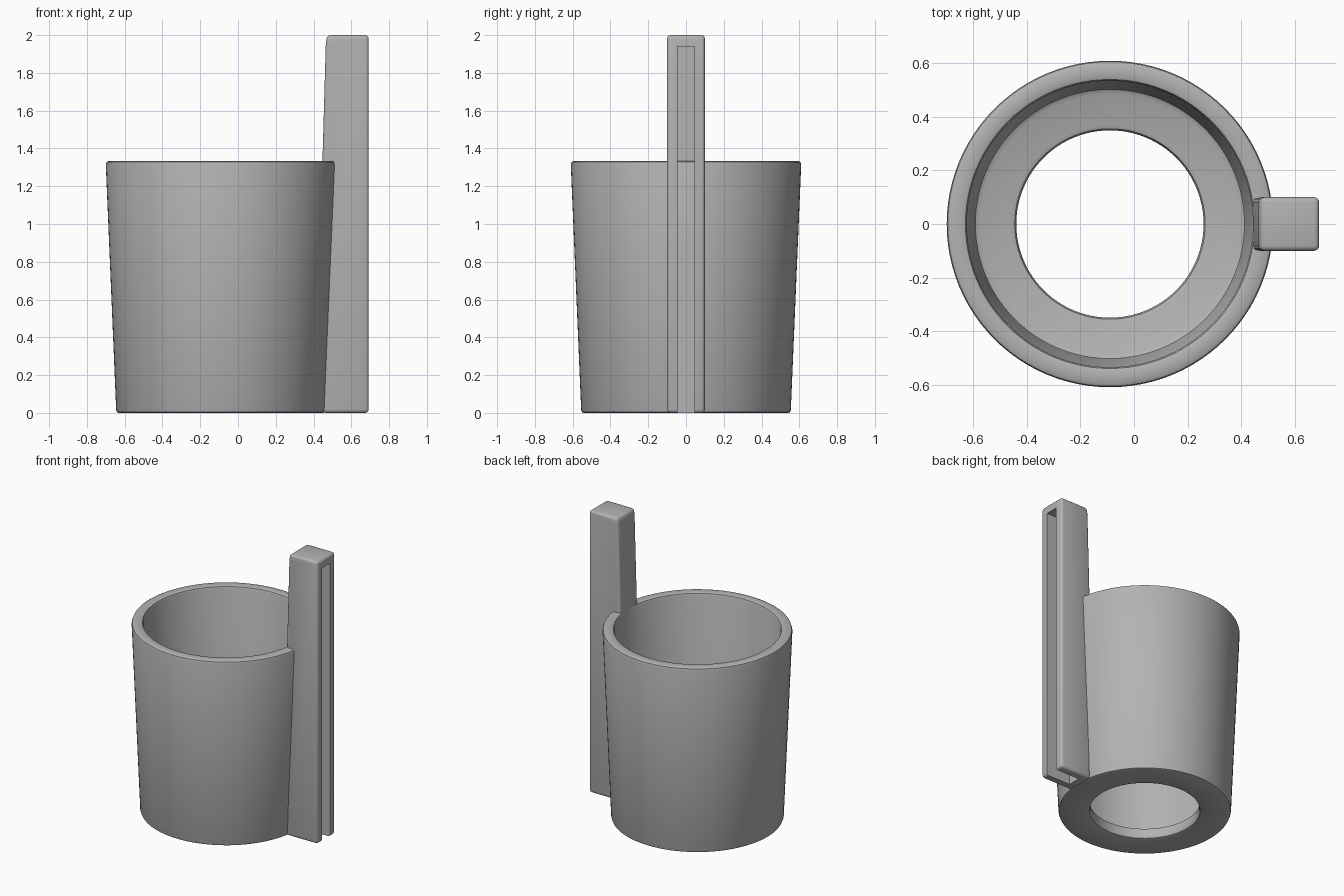
import bpy, bmesh, math

if "Cube" in bpy.data.objects:
    bpy.data.objects.remove(bpy.data.objects["Cube"], do_unlink=True)

grey = bpy.data.materials.new("plain grey")
grey.use_nodes = True
colour = (0.45, 0.45, 0.45, 1)
grey.diffuse_color = colour
grey.node_tree.nodes["Principled BSDF"].inputs["Base Color"].default_value = colour


def finish(name, bm):
    bmesh.ops.recalc_face_normals(bm, faces=bm.faces)
    mesh = bpy.data.meshes.new(name)
    bm.to_mesh(mesh)
    bm.free()
    mesh.materials.append(grey)
    obj = bpy.data.objects.new(name, mesh)
    bpy.context.collection.objects.link(obj)
    return obj


def smooth(obj, angle):
    bpy.ops.object.select_all(action="DESELECT")
    obj.select_set(True)
    bpy.context.view_layer.objects.active = obj
    bpy.ops.object.shade_smooth_by_angle(angle=math.radians(angle))


def prism(profile, half_width):
    # Extrude an x-z outline symmetrically across y
    bm = bmesh.new()
    face = bm.faces.new([bm.verts.new((x, -half_width, z)) for x, z in profile])
    new = bmesh.ops.extrude_face_region(bm, geom=[face])["geom"]
    bmesh.ops.translate(bm, vec=(0, 2 * half_width, 0),
                        verts=[v for v in new if isinstance(v, bmesh.types.BMVert)])
    return bm


# Tapered cup with an open floor: closed radius-height section, spun round
section = [(0.37, 0), (0.54, 0), (0.551, 0.004), (0.555, 0.015),
           (0.61, 1.315), (0.606, 1.328), (0.595, 1.334),
           (0.55, 1.334), (0.54, 1.33), (0.535, 1.318),
           (0.508, 0.11), (0.503, 0.09), (0.485, 0.08),
           (0.37, 0.08), (0.356, 0.075), (0.35, 0.06), (0.35, 0.02), (0.356, 0.005)]
bm = bmesh.new()
verts = [bm.verts.new((r, 0, z)) for r, z in section]
edges = [bm.edges.new((verts[i - 1], verts[i])) for i in range(len(verts))]
bmesh.ops.spin(bm, geom=verts + edges, cent=(0, 0, 0), axis=(0, 0, 1),
               angle=math.tau, steps=96)
bmesh.ops.remove_doubles(bm, verts=bm.verts, dist=0.0001)
cup = finish("cup", bm)
cup.location.x = -0.09
smooth(cup, 40)

# Upright clip bar with softened edges
bm = prism([(0.447, 0), (0.692, 0), (0.692, 2), (0.472, 2),
            (0.465, 1.96), (0.447, 1.33)], 0.1)
bmesh.ops.bevel(bm, geom=[e for e in bm.edges if e.calc_face_angle(0) > 1],
                offset=0.018, segments=3, profile=0.5, affect="EDGES")
clip = finish("clip_bar", bm)

# Slot running up the outer side, open at the bottom
cutter = finish("slot_cutter", prism([(0.503, -0.1), (0.9, -0.1), (0.9, 1.94), (0.503, 1.94)], 0.045))
cutter.hide_render = True
cutter.hide_viewport = True
cut = clip.modifiers.new("slot", "BOOLEAN")
cut.operation = "DIFFERENCE"
cut.solver = "EXACT"
cut.object = cutter
bpy.context.view_layer.objects.active = clip
bpy.ops.object.modifier_apply(modifier=cut.name)
bpy.data.objects.remove(cutter, do_unlink=True)
smooth(clip, 35)
